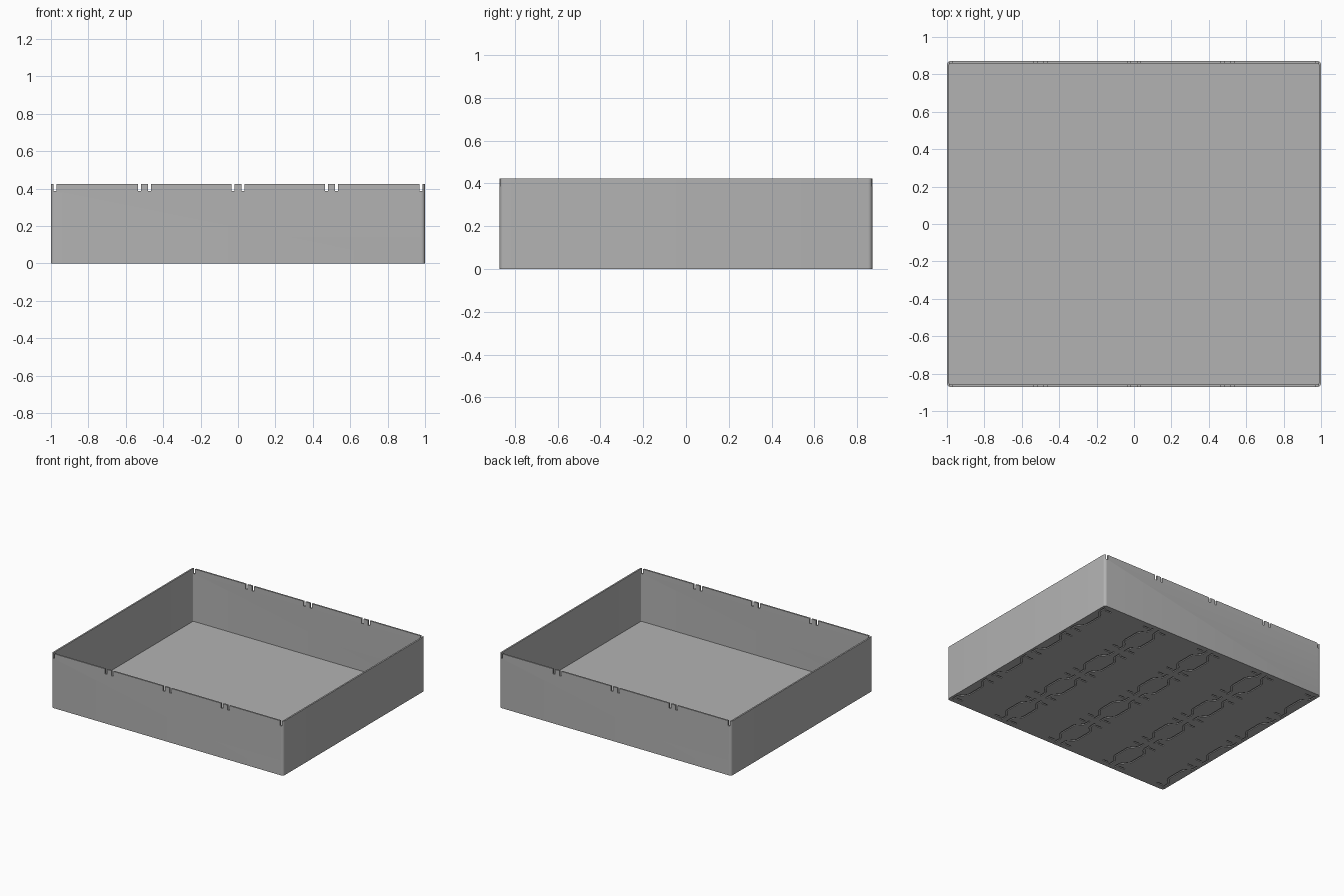
import bpy, bmesh, math
from mathutils import Vector

old = bpy.data.objects.get("Cube")
if old:
    bpy.data.objects.remove(old)

HX, HY, H = 1.0, 0.871, 0.424
WALL, FLOOR, RADIUS = 0.012, 0.014, 0.02
PITCH_X, PITCH_Y = 0.5, 0.433
SLOT, SLOT_DEPTH, SLOT_OFFSET = 0.016, 0.038, 0.027
GROOVE, GROOVE_DEPTH = 0.012, 0.006

grey = bpy.data.materials.new("plain grey")
grey.use_nodes = True
colour = (0.45, 0.45, 0.45, 1)
grey.diffuse_color = colour
grey.node_tree.nodes["Principled BSDF"].inputs["Base Color"].default_value = colour


def make_object(name, bm):
    bmesh.ops.recalc_face_normals(bm, faces=bm.faces)
    mesh = bpy.data.meshes.new(name)
    bm.to_mesh(mesh)
    bm.free()
    mesh.materials.append(grey)
    obj = bpy.data.objects.new(name, mesh)
    bpy.context.collection.objects.link(obj)
    return obj


def rounded_loop(bm, inset, z, steps=6):
    r = RADIUS - inset
    verts = []
    for i, (sx, sy) in enumerate([(1, 1), (-1, 1), (-1, -1), (1, -1)]):
        for s in range(steps + 1):
            a = math.pi / 2 * (i + s / steps)
            verts.append(bm.verts.new((sx * (HX - RADIUS) + r * math.cos(a),
                                       sy * (HY - RADIUS) + r * math.sin(a), z)))
    return verts


def bridge(bm, a, b):
    for i in range(len(a)):
        j = (i + 1) % len(a)
        bm.faces.new((a[i], a[j], b[j], b[i]))


def add_box(bm, x0, x1, y0, y1, z0, z1):
    verts = bmesh.ops.create_cube(bm, size=1)["verts"]
    centre = Vector((x0 + x1, y0 + y1, z0 + z1)) / 2
    for v in verts:
        v.co = Vector((v.co.x * (x1 - x0), v.co.y * (y1 - y0), v.co.z * (z1 - z0))) + centre


def add_ribbon(bm, path):
    """Closed strip of groove width following a path on the underside."""
    rings = []
    for i, p in enumerate(path):
        d = path[min(i + 1, len(path) - 1)] - path[max(i - 1, 0)]
        n = Vector((-d.y, d.x)).normalized() * GROOVE / 2
        rings.append([bm.verts.new((q.x, q.y, z)) for q, z in (
            (p + n, -0.01), (p - n, -0.01), (p - n, GROOVE_DEPTH), (p + n, GROOVE_DEPTH))])
    for a, b in zip(rings, rings[1:]):
        bridge(bm, a, b)
    bm.faces.new(rings[0])
    bm.faces.new(rings[-1])


# Open tray with rounded upright corners
bm = bmesh.new()
loops = [rounded_loop(bm, 0, 0), rounded_loop(bm, 0, H),
         rounded_loop(bm, WALL, H), rounded_loop(bm, WALL, FLOOR)]
for a, b in zip(loops, loops[1:]):
    bridge(bm, a, b)
bm.faces.new(loops[0])
bm.faces.new(loops[-1])
tray = make_object("tray", bm)

cut = bmesh.new()
lines = [(k * PITCH_X, side) for k in range(-2, 3) for side in (-1, 1)
         if abs(k * PITCH_X + side * SLOT_OFFSET) < HX]

# Rim slots through the front and back walls
for x, side in lines:
    c = x + side * (SLOT_OFFSET if abs(x) < HX else 0.021)
    for sy in (-1, 1):
        y0, y1 = sorted((sy * (HY - 0.03), sy * (HY + 0.03)))
        add_box(cut, c - SLOT / 2, c + SLOT / 2, y0, y1, H - SLOT_DEPTH, H + 0.03)

# Wavy grooves and short hooks on the underside
for x, side in lines:
    for row in range(4):
        yc = (row - 1.5) * PITCH_Y
        path = []
        for i in range(25):
            t = i / 24 * 2 - 1
            ease = min(max((abs(t) - 0.35) / 0.4, 0), 1)
            ease = ease * ease * (3 - 2 * ease)
            path.append(Vector((x + side * (0.075 - 0.049 * ease), yc + t * 0.19)))
        add_ribbon(cut, path)
        for sy in (-1, 1):
            x0, x1 = sorted((x + side * 0.05, x + side * 0.1))
            y = yc + sy * 0.17
            add_box(cut, x0, x1, y - GROOVE / 2, y + GROOVE / 2, -0.01, GROOVE_DEPTH)

cutter = make_object("slot_cutter", cut)
cutter.hide_render = True
cutter.hide_set(True)
boolean = tray.modifiers.new("slots", 'BOOLEAN')
boolean.operation = 'DIFFERENCE'
boolean.solver = 'EXACT'
boolean.object = cutter

# Bake the cuts, then remove the helper
bpy.context.view_layer.objects.active = tray
tray.select_set(True)
bpy.ops.object.modifier_apply(modifier=boolean.name)
bpy.data.objects.remove(cutter)
bpy.ops.object.shade_smooth_by_angle(angle=math.radians(30))
